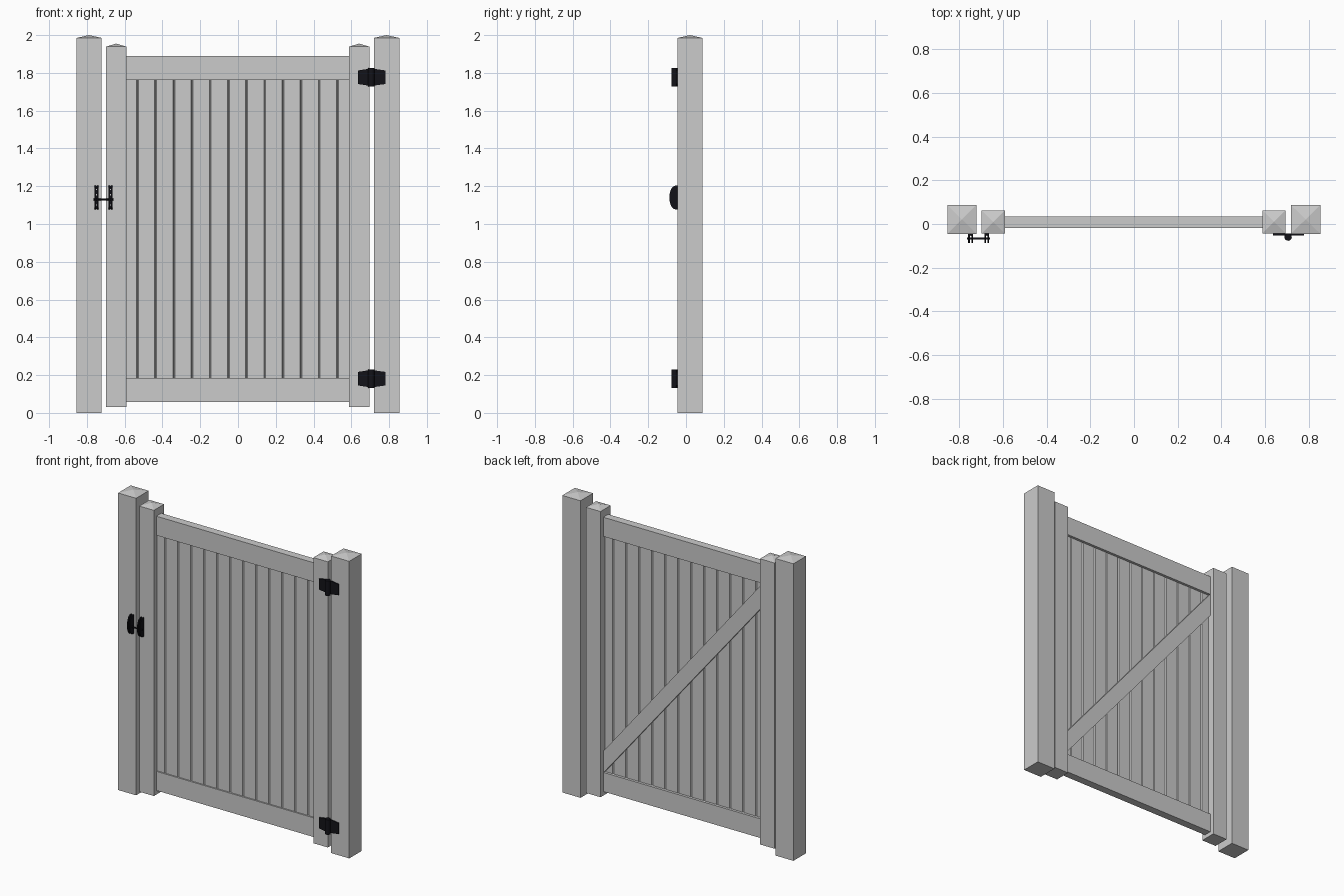
import bpy, bmesh, math
from mathutils import Vector

if "Cube" in bpy.data.objects:
    bpy.data.objects.remove(bpy.data.objects["Cube"])

black = bpy.data.materials.new("black_metal")
black.diffuse_color = (0.006, 0.006, 0.009, 1)
black.use_nodes = True
black.node_tree.nodes["Principled BSDF"].inputs["Base Color"].default_value = black.diffuse_color
steel = bpy.data.materials.new("pale_steel")
steel.diffuse_color = (0.7, 0.7, 0.7, 1)
steel.use_nodes = True
steel.node_tree.nodes["Principled BSDF"].inputs["Base Color"].default_value = steel.diffuse_color


def finish(name, bm, mat=None):
    bmesh.ops.recalc_face_normals(bm, faces=bm.faces)
    me = bpy.data.meshes.new(name)
    bm.to_mesh(me)
    bm.free()
    ob = bpy.data.objects.new(name, me)
    bpy.context.collection.objects.link(ob)
    if mat:
        me.materials.append(mat)
    return ob


def prism(name, points, offset, mat=None):
    """Extrude a closed outline of 3D points along an offset."""
    bm = bmesh.new()
    face = bm.faces.new([bm.verts.new(p) for p in points])
    ext = bmesh.ops.extrude_face_region(bm, geom=[face])
    moved = [g for g in ext["geom"] if isinstance(g, bmesh.types.BMVert)]
    bmesh.ops.translate(bm, verts=moved, vec=Vector(offset))
    return finish(name, bm, mat)


def box(name, x0, x1, y0, y1, z0, z1, mat=None):
    return prism(name, [(x0, y0, z0), (x1, y0, z0), (x1, y1, z0), (x0, y1, z0)],
                 (0, 0, z1 - z0), mat)


def post(name, x0, x1, y0, y1, z0, z1, apex):
    """Square post with a low pyramid top."""
    ob = box(name, x0, x1, y0, y1, z0, z1)
    bm = bmesh.new()
    bm.from_mesh(ob.data)
    top = [f for f in bm.faces if f.calc_center_median().z > z1 - 1e-4]
    res = bmesh.ops.poke(bm, faces=top)
    res["verts"][0].co.z = apex
    bm.to_mesh(ob.data)
    bm.free()


def rod(name, centre, radius, length, axis, mat, sides=16):
    bm = bmesh.new()
    bmesh.ops.create_cone(bm, cap_ends=True, segments=sides, radius1=radius,
                          radius2=radius, depth=length)
    quat = Vector((0, 0, 1)).rotation_difference(Vector(axis))
    for v in bm.verts:
        v.co = quat @ v.co + Vector(centre)
    for f in bm.faces:
        f.smooth = len(f.verts) == 4
    return finish(name, bm, mat)


# Fixed posts and gate stiles
post("latch_post", -0.855, -0.722, -0.045, 0.087, 0, 1.985, 2.0)
post("hinge_post", 0.719, 0.854, -0.045, 0.087, 0, 1.985, 2.0)
post("latch_stile", -0.699, -0.591, -0.044, 0.063, 0.03, 1.939, 1.955)
post("hinge_stile", 0.588, 0.695, -0.044, 0.063, 0.03, 1.939, 1.955)

# Rails
XL, XR = -0.592, 0.589
box("top_rail", XL, XR, -0.018, 0.034, 1.762, 1.89)
box("bottom_rail", XL, XR, -0.018, 0.034, 0.057, 0.185)

# Grooved board panel, cut with a V at every joint on both faces
F, B = -0.009, 0.017
joints = [-0.532 + 0.0962 * k for k in range(12)]
front, back = [(XL, F)], [(XL, B)]
for x in joints:
    front += [(x - 0.005, F), (x, F + 0.007), (x + 0.005, F)]
    back += [(x - 0.005, B), (x, B - 0.007), (x + 0.005, B)]
front.append((XR, F))
back.append((XR, B))
outline = front + back[::-1]
prism("board_panel", [(x, y, 0.17) for x, y in outline], (0, 0, 1.6))

# Diagonal brace on the back, low on the hinge side
prism("diagonal_brace", [(XR, B - 0.008, 0.18), (XR, B - 0.008, 0.325),
                         (XL, B - 0.008, 1.765), (XL, B - 0.008, 1.61)], (0, 0.025, 0))

# Hinges: tapered leaf plate plus barrel
for label, z in (("upper", 1.777), ("lower", 0.181)):
    half = [(0.636, 0.036), (0.682, 0.043), (0.730, 0.043), (0.780, 0.036)]
    pts = [(x, -0.043, z + h) for x, h in half] + [(x, -0.043, z - h) for x, h in half[::-1]]
    prism(label + "_hinge_leaf", pts, (0, -0.009, 0), black)
    rod(label + "_hinge_barrel", (0.706, -0.060, z), 0.017, 0.1, (0, 0, 1), black)

# Latch: rounded double-finned brackets joined by a bar
for label, x in (("post", -0.749), ("stile", -0.675)):
    arc = [(-0.043 - 0.045 * math.sin(math.pi * i / 16) ** 0.7,
            1.14 - 0.064 * math.cos(math.pi * i / 16)) for i in range(17)]
    for side, s in (("left", -1), ("right", 1)):
        prism(f"{label}_latch_fin_{side}", [(x + s * 0.0105, y, z) for y, z in arc],
              (-s * 0.007, 0, 0), black)
    box(label + "_latch_plate", x - 0.009, x + 0.009, -0.05, -0.043, 1.08, 1.2, black)
    for i, z in enumerate((1.10, 1.155, 1.182)):
        rod(f"{label}_latch_screw_{i}", (x, -0.052, z), 0.0035, 0.006, (0, 1, 0), steel, 8)
rod("latch_bar", (-0.712, -0.067, 1.13), 0.005, 0.105, (1, 0, 0), black, 12)
